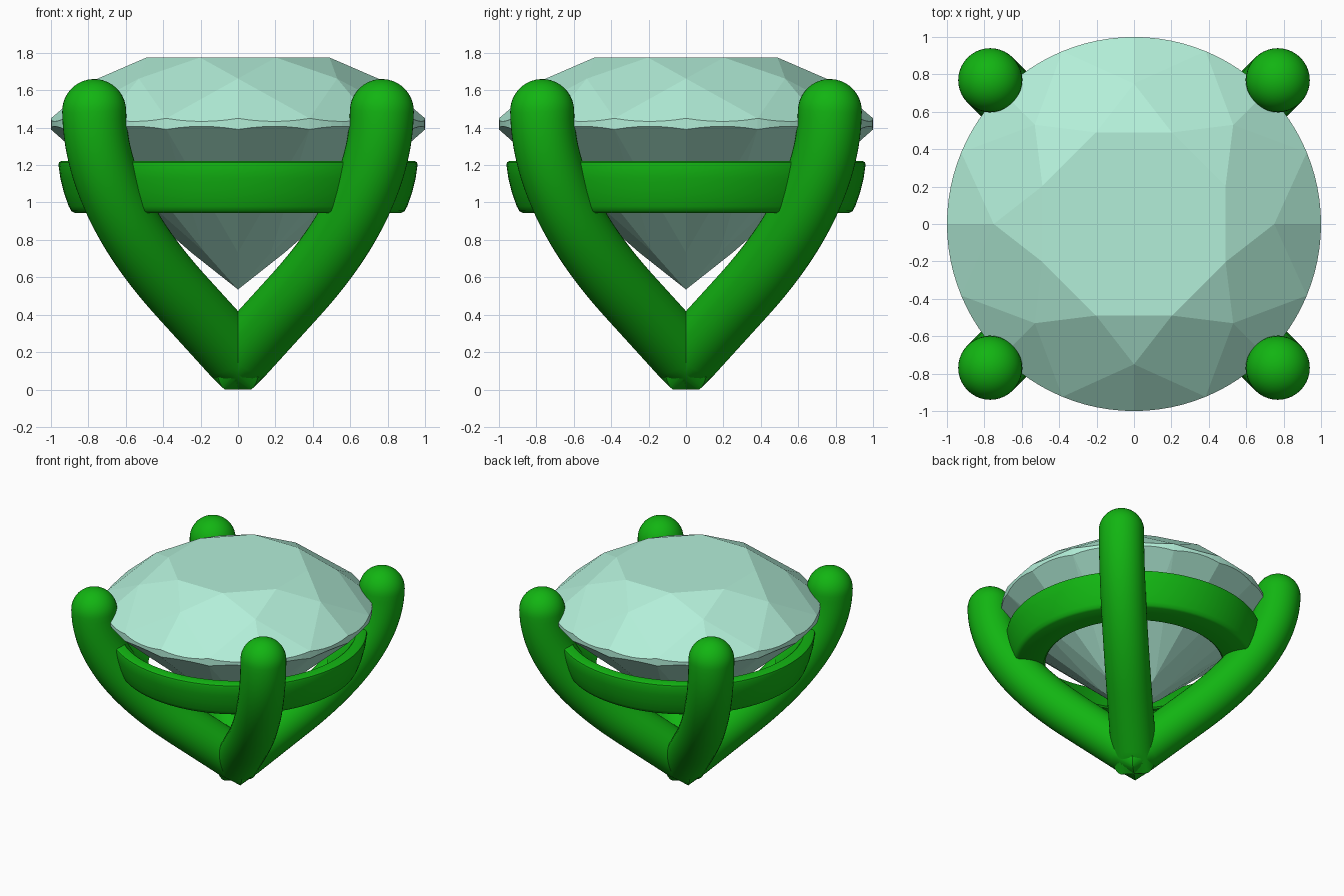
import bpy, bmesh
from math import sin, cos, pi, radians, hypot
from mathutils import Vector
from mathutils.geometry import interpolate_bezier

if "Cube" in bpy.data.objects:
    bpy.data.objects.remove(bpy.data.objects["Cube"])


def material(name, color):
    m = bpy.data.materials.new(name)
    m.diffuse_color = (*color, 1)
    m.use_nodes = True
    m.node_tree.nodes["Principled BSDF"].inputs["Base Color"].default_value = m.diffuse_color
    return m


GREEN = material("green_metal", (0.006, 0.46, 0.006))
MINT = material("mint_stone", (0.45, 0.86, 0.69))


def finish(bm, name, mat, smooth):
    bmesh.ops.recalc_face_normals(bm, faces=bm.faces)
    me = bpy.data.meshes.new(name)
    bm.to_mesh(me)
    bm.free()
    ob = bpy.data.objects.new(name, me)
    bpy.context.collection.objects.link(ob)
    me.materials.append(mat)
    if smooth:
        bpy.ops.object.select_all(action='DESELECT')
        ob.select_set(True)
        bpy.context.view_layer.objects.active = ob
        bpy.ops.object.shade_smooth_by_angle(angle=radians(35))
    return ob


def polar(r, a, z):
    return Vector((r * cos(a), r * sin(a), z))


# Gemstone: round brilliant cut, hull of table, star, girdle, pavilion points
TABLE_Z, TOP_Z, LOW_Z, CULET_Z = 1.775, 1.45, 1.39, 0.535
STEP, SUB = pi / 8, 6
star_z = TABLE_Z - (0.75 * cos(STEP) - 0.53) / 0.47 * (TABLE_Z - TOP_Z)
pav_r = 0.25
pav_z = CULET_Z + pav_r * cos(STEP) * (LOW_Z - CULET_Z)


def on_plane(a, b, c, x, y):
    n = (b - a).cross(c - a)
    return a.z - (n.x * (x - a.x) + n.y * (y - a.y)) / n.z


pts = [Vector((0, 0, CULET_Z))]
for k in range(16):
    a0, a1 = k * STEP, (k + 1) * STEP
    if k % 2:
        pts.append(polar(0.53, a0, TABLE_Z))
    else:
        pts += [polar(0.75, a0, star_z), polar(pav_r, a0, pav_z)]
    mid = a1 if k % 2 else a0
    # scalloped girdle: facet planes cut the round rim
    for tip, gz in ((polar(0.75, mid, star_z), TOP_Z), (polar(pav_r, mid, pav_z), LOW_Z)):
        g0, g1 = polar(1, a0, gz), polar(1, a1, gz)
        for s in range(SUB):
            p = polar(1, a0 + STEP * s / SUB, 0)
            p.z = on_plane(tip, g0, g1, p.x, p.y)
            pts.append(p)
bm = bmesh.new()
for p in pts:
    bm.verts.new(p)
bmesh.ops.convex_hull(bm, input=bm.verts)
bmesh.ops.dissolve_limit(bm, angle_limit=radians(0.3), verts=bm.verts, edges=bm.edges)
finish(bm, "gemstone", MINT, False)

# Seat ring: lathed band with slightly rounded edges, tapered inside
profile = [(0.87, 1.215), (0.88, 1.222), (0.945, 1.222), (0.957, 1.215), (0.96, 1.20),
           (0.95, 1.13), (0.93, 1.05), (0.905, 0.98), (0.892, 0.955), (0.875, 0.945),
           (0.68, 0.945), (0.668, 0.955)]
bm = bmesh.new()
N = 96
rings = [[bm.verts.new(polar(r, 2 * pi * i / N, z)) for r, z in profile] for i in range(N)]
for i in range(N):
    A, B = rings[i], rings[(i + 1) % N]
    for j in range(len(profile)):
        k = (j + 1) % len(profile)
        bm.faces.new((A[j], B[j], B[k], A[k]))
finish(bm, "seat_ring", GREEN, True)


# Prongs: round tubes on the diagonals, mitred at the foot, domed at the tip
R, SIDES, ROOT2 = 0.171, 40, 2 ** 0.5
start, bend = Vector((0, 0.166, 0)), Vector((0.3, 0.496, 0))
path = [start.lerp(bend, i / 12) for i in range(12)]
path += interpolate_bezier(bend, Vector((0.56, 0.78, 0)), Vector((0.765, 1.12, 0)),
                           Vector((0.769, 1.489, 0)), 28)
path = [(p.x * ROOT2, p.y) for p in path]      # distance along diagonal, height


def prong(name, angle):
    bm = bmesh.new()
    out, side = polar(1, angle, 0), polar(1, angle + pi / 2, 0)
    up = Vector((0, 0, 1))
    rings = []

    def ring(d, z, n, r):
        row = []
        for i in range(SIDES):
            a = 2 * pi * i / SIDES
            p = out * (d + r * cos(a) * n[0]) + up * (z + r * cos(a) * n[1]) + side * (r * sin(a))
            p.z = max(p.z, 0)                  # flat foot
            row.append(bm.verts.new(p))
        rings.append(row)

    for i, (d, z) in enumerate(path):
        a, b = path[max(i - 1, 0)], path[min(i + 1, len(path) - 1)]
        t = (b[0] - a[0], b[1] - a[1])
        l = hypot(*t)
        t = (t[0] / l, t[1] / l)
        ring(d, z, (0, 1 / t[0]) if i == 0 else (-t[1], t[0]), R)
    for i in range(1, 10):
        a = i * pi / 20
        ring(d + t[0] * R * sin(a), z + t[1] * R * sin(a), (-t[1], t[0]), R * cos(a))
    for A, B in zip(rings, rings[1:]):
        for i in range(SIDES):
            j = (i + 1) % SIDES
            bm.faces.new((A[i], A[j], B[j], B[i]))
    tip = bm.verts.new(out * (d + t[0] * R) + up * (z + t[1] * R))
    for i in range(SIDES):
        bm.faces.new((rings[-1][i], rings[-1][(i + 1) % SIDES], tip))
    finish(bm, name, GREEN, True)


for k, name in enumerate(("back_right", "back_left", "front_left", "front_right")):
    prong(name + "_prong", pi / 4 + k * pi / 2)
